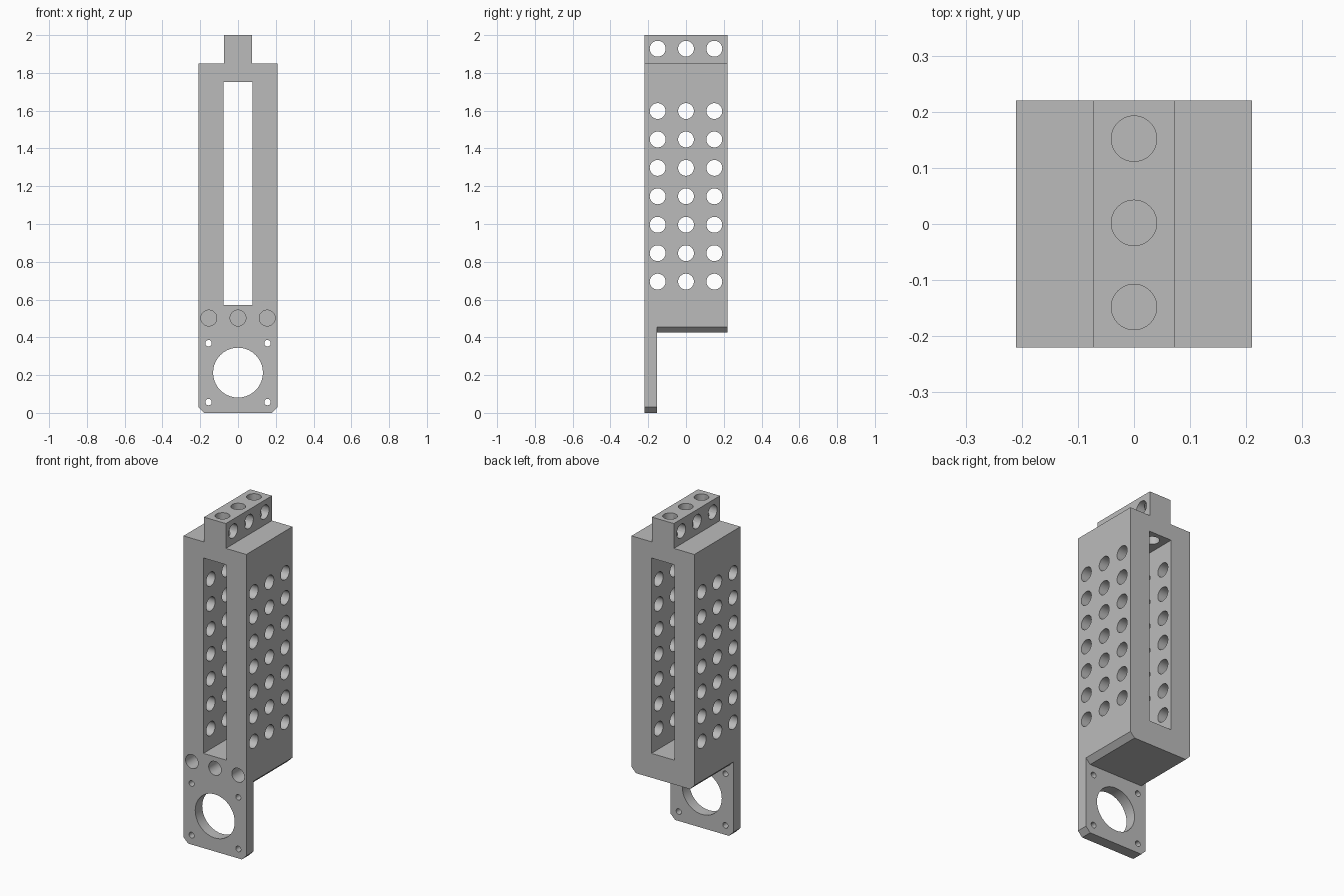
import bpy, bmesh, math
from mathutils import Matrix

if "Cube" in bpy.data.objects:
    bpy.data.objects.remove(bpy.data.objects["Cube"])

W, D = 0.21, 0.22        # half width, half depth
PITCH, R = 0.15, 0.042   # pin hole spacing and radius
COLS = (-PITCH, 0, PITCH)

grey = bpy.data.materials.new("plain grey")
grey.use_nodes = True
grey.diffuse_color = (0.5, 0.5, 0.5, 1)
grey.node_tree.nodes["Principled BSDF"].inputs["Base Color"].default_value = (0.5, 0.5, 0.5, 1)


def make_object(name, bm):
    bmesh.ops.recalc_face_normals(bm, faces=bm.faces)
    mesh = bpy.data.meshes.new(name)
    bm.to_mesh(mesh)
    bm.free()
    obj = bpy.data.objects.new(name, mesh)
    mesh.materials.append(grey)
    bpy.context.collection.objects.link(obj)
    return obj


def prism(name, outline, y0, y1):
    """Extrude an x-z outline from y0 to y1."""
    bm = bmesh.new()
    face = bm.faces.new([bm.verts.new((x, y0, z)) for x, z in outline])
    new = bmesh.ops.extrude_face_region(bm, geom=[face])["geom"]
    bmesh.ops.translate(bm, vec=(0, y1 - y0, 0),
                        verts=[v for v in new if isinstance(v, bmesh.types.BMVert)])
    return make_object(name, bm)


def cylinders(name, axis, items):
    """Round cutters along one axis; items are (centre, radius, length)."""
    turn = {"X": Matrix.Rotation(math.pi / 2, 4, "Y"),
            "Y": Matrix.Rotation(math.pi / 2, 4, "X"),
            "Z": Matrix.Identity(4)}[axis]
    bm = bmesh.new()
    for centre, radius, length in items:
        bmesh.ops.create_cone(bm, cap_ends=True, segments=40, radius1=radius, radius2=radius,
                              depth=length, matrix=Matrix.Translation(centre) @ turn)
    return make_object(name, bm)


# Housing: full front silhouette with chamfered foot and narrow top tab
half = [(0.18, 0), (W, 0.03), (W, 1.85), (0.073, 1.85), (0.073, 2)]
housing = prism("bracket_housing", half + [(-x, z) for x, z in reversed(half)], -D, D)

cutters = [
    # Space behind the mounting plate, leaving a chamfered block underside
    prism("rear_cutter", [(-0.3, -0.1), (0.3, -0.1), (0.3, 0.545), (0.18, 0.425),
                          (-0.18, 0.425), (-0.3, 0.545)], -0.153, 0.4),
    # Long slot from front to back
    prism("slot_cutter", [(-0.077, 0.572), (0.077, 0.572), (0.077, 1.752), (-0.077, 1.752)],
          -0.4, 0.4),
    # Grid of pin holes through both side walls
    cylinders("side_hole_cutter", "X",
              [((0, y, 0.695 + i * 0.1505), R, 1) for i in range(7) for y in COLS]),
    # Pin holes across and down through the tab
    cylinders("tab_hole_cutter", "X", [((0, y, 1.928), R, 1) for y in COLS]),
    cylinders("top_hole_cutter", "Z", [((0, y + 0.002, 1.9), 0.0405, 0.4) for y in COLS]),
    # Blind pin holes in the front
    cylinders("front_hole_cutter", "Y", [((x * 1.03, -D, 0.502), R, 0.3) for x in COLS]),
    # Central bore and four screw holes in the plate
    cylinders("mount_hole_cutter", "Y",
              [((0, -D, 0.213), 0.132, 0.3)] +
              [((x, -D, z), 0.017, 0.3) for x in (-0.156, 0.156) for z in (0.057, 0.369)]),
]

bpy.context.view_layer.objects.active = housing
for cutter in cutters:
    mod = housing.modifiers.new(cutter.name, "BOOLEAN")
    mod.operation, mod.solver, mod.object = "DIFFERENCE", "EXACT", cutter
    bpy.ops.object.modifier_apply(modifier=mod.name)
    bpy.data.objects.remove(cutter)

for obj in bpy.context.selected_objects:
    obj.select_set(False)
housing.select_set(True)
bpy.ops.object.shade_smooth_by_angle(angle=math.radians(30))
